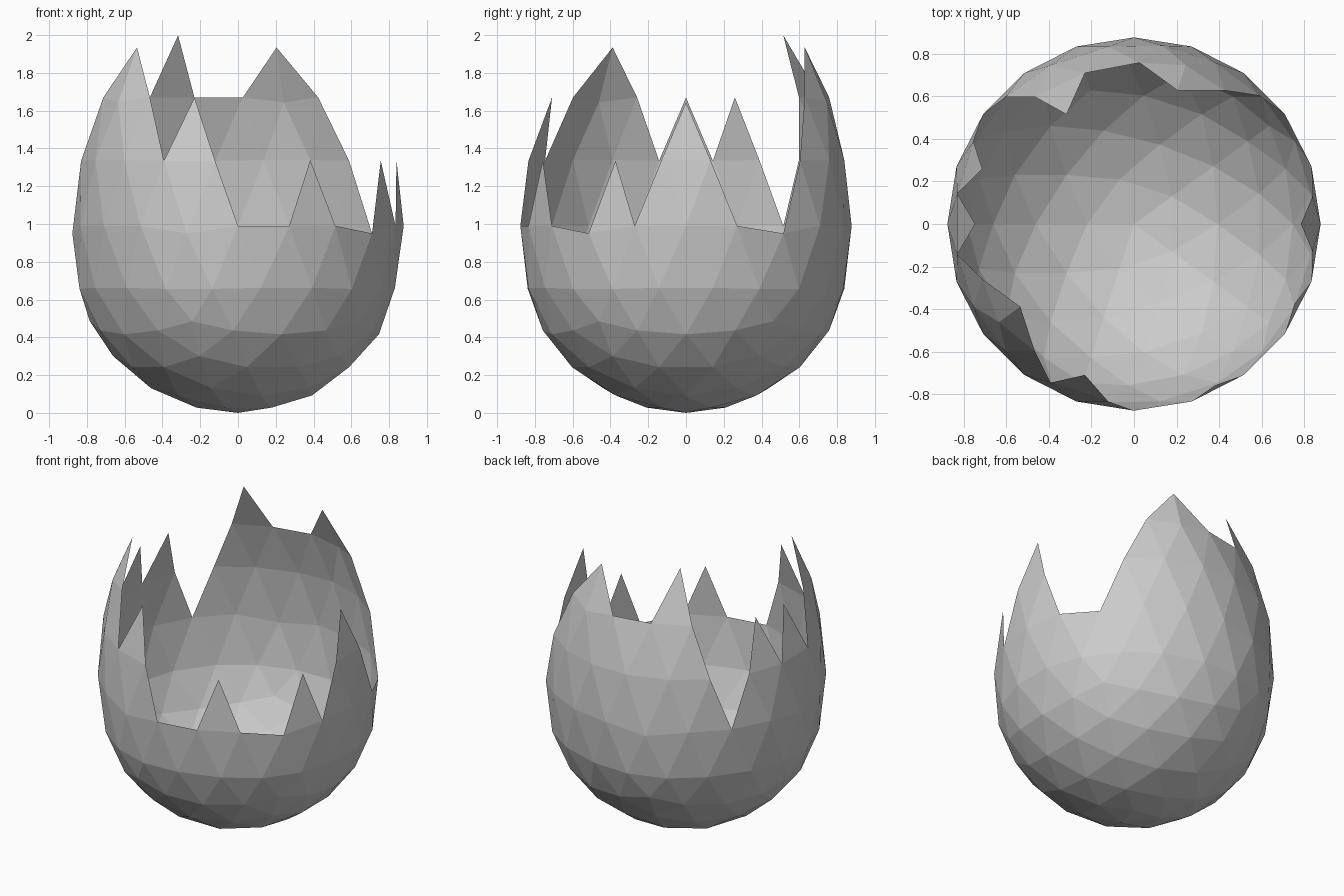
import bpy, bmesh, math

if "Cube" in bpy.data.objects:
    bpy.data.objects.remove(bpy.data.objects["Cube"])

R = 0.877                                # shell radius

# Rows of the sphere, counted from just below the equator (unit-sphere z limits)
ROW_LIMITS = [-0.35, -0.1, 0.1, 0.36, 0.6, 0.77]

# Upward stretch of each row at 0, 18 and 36 degrees from its nearest seam
STRETCH = {
    -1: (0.045, 0.012, -0.012),
    0: (0.113, 0.113, 0.073),
    1: (0.254, 0.228, 0.200),
    2: (0.375, 0.350, 0.331),
    3: (0.481, 0.486, 0.490),
}

# Broken rim: (angle in degrees, row)
RIM = [(-170.5, 1), (-161.5, 2), (-144, 3), (-126.5, 2), (-117.7, 1), (-108, 2),
       (-98.3, 1), (-90, 0), (-72, 0), (-62.5, 1), (-54, 0), (-36, 0),
       (-26.3, 1), (-18, 0), (-9.5, 1), (0, 2), (9.5, 1), (18, 0), (36, 0),
       (45.7, 1), (56.5, 2), (72, 3), (89.5, 2), (108, 2), (121.6, 3),
       (126.5, 2), (134.5, 1), (144, 0), (153.7, 1), (161.5, 2), (170.5, 1), (180, 2)]
RIM = [(-180, 2)] + RIM


def row(z):
    return sum(z > limit for limit in ROW_LIMITS) - 2


def angle(p):
    return math.degrees(math.atan2(p.y, p.x))


def rim_height(a):
    for (a0, h0), (a1, h1) in zip(RIM, RIM[1:]):
        if a0 <= a <= a1:
            return h0 + (h1 - h0) * (a - a0) / (a1 - a0)
    return 2


def stretch(p):
    values = STRETCH.get(row(p.z))
    if not values:
        return 0
    t = abs((angle(p) + 36) % 72 - 36) / 18
    i = min(int(t), 1)
    return values[i] + (values[i + 1] - values[i]) * (t - i)


# Faceted sphere
bm = bmesh.new()
bmesh.ops.create_icosphere(bm, subdivisions=3, radius=1)

# Break away every face above the rim
broken = []
for f in bm.faces:
    level = sum(row(v.co.z) for v in f.verts) / 3
    if level > 0 and level > rim_height(angle(f.calc_center_median())):
        broken.append(f)
bmesh.ops.delete(bm, geom=broken, context='FACES')

# Egg shape
for v in bm.verts:
    lift = stretch(v.co)
    v.co = v.co * R
    v.co.z += R + lift

mesh = bpy.data.meshes.new("broken_eggshell")
bm.to_mesh(mesh)
bm.free()
shell = bpy.data.objects.new("broken_eggshell", mesh)
bpy.context.collection.objects.link(shell)
